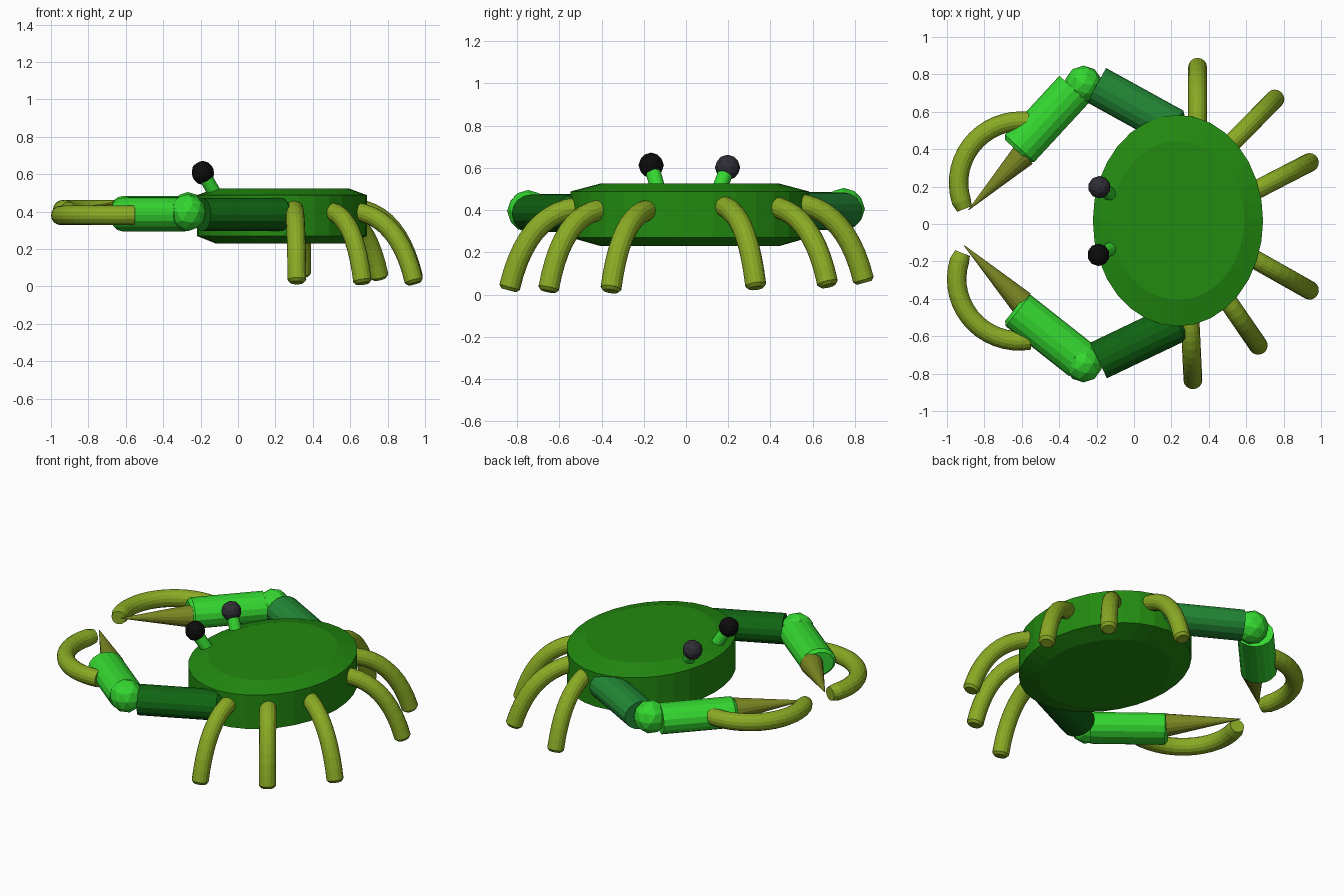
import bpy, bmesh, math
from mathutils import Vector

cube = bpy.data.objects.get("Cube")
if cube:
    bpy.data.objects.remove(cube, do_unlink=True)


def material(name, rgb):
    """Flat material from 0-255 screen values, stored as linear."""
    lin = [((c / 255 + 0.055) / 1.055) ** 2.4 if c > 10 else c / 255 / 12.92 for c in rgb]
    m = bpy.data.materials.new(name)
    m.use_nodes = True
    m.diffuse_color = (*lin, 1)
    m.node_tree.nodes["Principled BSDF"].inputs["Base Color"].default_value = (*lin, 1)
    return m


shell_green = material("shell green", (34, 138, 16))
dark_green = material("dark green", (16, 100, 18))
sea_green = material("sea green", (34, 136, 54))
bright_green = material("bright green", (52, 215, 48))
olive = material("olive", (138, 170, 36))
dull_olive = material("dull olive", (122, 134, 34))
black = material("black", (12, 12, 12))
charcoal = material("charcoal", (46, 46, 53))


def finish(bm, name, mat):
    bmesh.ops.recalc_face_normals(bm, faces=bm.faces)
    mesh = bpy.data.meshes.new(name)
    bm.to_mesh(mesh)
    bm.free()
    mesh.materials.append(mat)
    ob = bpy.data.objects.new(name, mesh)
    bpy.context.collection.objects.link(ob)
    return ob


def skin(rings, name, mat):
    """Join rings of points into a closed skin."""
    bm = bmesh.new()
    rows = [[bm.verts.new(p) for p in ring] for ring in rings]
    n = len(rows[0])
    for a, b in zip(rows, rows[1:]):
        for i in range(n):
            j = (i + 1) % n
            bm.faces.new((a[i], a[j], b[j], b[i]))
    bm.faces.new(rows[0])
    bm.faces.new(rows[-1])
    return finish(bm, name, mat)


def tube(name, mat, path, radii, sides=16, squash=1.0):
    """Sweep a round section along a path; squash flattens it vertically."""
    path = [Vector(p) for p in path]
    rings = []
    for i, p in enumerate(path):
        t = (path[min(i + 1, len(path) - 1)] - path[max(i - 1, 0)]).normalized()
        side = Vector((-t.y, t.x, 0)).normalized()
        up = t.cross(side) * squash
        angles = [math.tau * k / sides for k in range(sides)]
        rings.append([p + radii[i] * (math.cos(a) * side + math.sin(a) * up) for a in angles])
    return skin(rings, name, mat)


def rod(name, mat, a, b, r, chamfer=0.0, squash=1.0):
    """Straight cylinder with an optional chamfered far end."""
    a, b = Vector(a), Vector(b)
    if not chamfer:
        return tube(name, mat, [a, b], [r, r], squash=squash)
    neck = b - (b - a).normalized() * chamfer
    return tube(name, mat, [a, neck, b], [r, r, r - chamfer], squash=squash)


def ball(name, mat, centre, r):
    bm = bmesh.new()
    bmesh.ops.create_icosphere(bm, subdivisions=2, radius=r)
    bmesh.ops.translate(bm, verts=bm.verts, vec=centre)
    return finish(bm, name, mat)


# Shell: chamfered oval disc
def oval(rx, ry, z, n=32):
    return [(0.235 + rx * math.cos(math.tau * i / n),
             0.018 + ry * math.sin(math.tau * i / n), z) for i in range(n)]


skin([oval(0.355, 0.425, 0.23), oval(0.455, 0.565, 0.27),
      oval(0.455, 0.565, 0.488), oval(0.355, 0.425, 0.525)], "shell", shell_green)


# Legs: drooping arcs with blunt tips
def leg(name, start, tip, top, foot):
    s, e = Vector((*start, top)), Vector((*tip, foot))
    knee = s.lerp(e, 0.74)
    knee.z = top - 0.03
    pts = []
    for i in range(11):
        t = i / 10
        pts.append(s * (1 - t) ** 2 + knee * 2 * t * (1 - t) + e * t * t)
    pts.append(e + (e - pts[-2]).normalized() * 0.015)
    tube(name, olive, pts, [0.05] * 11 + [0.036])


leg("right_front_leg", (0.30, -0.52), (0.315, -0.835), 0.41, 0.035)
leg("right_middle_leg", (0.50, -0.41), (0.665, -0.65), 0.40, 0.03)
leg("right_rear_leg", (0.63, -0.18), (0.94, -0.355), 0.40, 0.03)
leg("left_front_leg", (0.34, 0.53), (0.34, 0.84), 0.43, 0.07)
leg("left_middle_leg", (0.49, 0.40), (0.755, 0.67), 0.42, 0.055)
leg("left_rear_leg", (0.63, 0.17), (0.94, 0.33), 0.42, 0.045)


# Arms: upper arm, elbow, forearm, curved pincer and straight spike
def arm(side, mat, z, shoulder, upper_end, elbow, fore_start, wrist,
        spike_base, spike_tip, hook_centre, sweep, hook_z):
    rod(side + "_upper_arm", mat, (*upper_end, z), (*shoulder, z), 0.105, 0.02, 0.85)
    ball(side + "_elbow", bright_green, (*elbow, z + 0.01), 0.1)
    rod(side + "_forearm", bright_green, (*fore_start, z), (*wrist, z), 0.107, 0.02, 0.84)
    tube(side + "_spike", dull_olive, [(*spike_base, z), (*spike_tip, z + 0.02)], [0.068, 0.002])
    pts = []
    for i in range(17):
        a = math.radians(sweep[0] + (sweep[1] - sweep[0]) * i / 16)
        pts.append((hook_centre[0] + 0.335 * math.cos(a),
                    hook_centre[1] + 0.33 * math.sin(a), hook_z))
    tube(side + "_pincer", olive, pts, [0.052] * 16 + [0.042])


arm("right", dark_green, 0.385, (0.25, -0.52), (-0.19, -0.73), (-0.27, -0.747),
    (-0.28, -0.73), (-0.635, -0.45), (-0.60, -0.42), (-0.908, -0.115),
    (-0.613, -0.295), (280, 155), 0.38)
arm("left", sea_green, 0.395, (0.23, 0.505), (-0.20, 0.742), (-0.27, 0.747),
    (-0.32, 0.72), (-0.625, 0.39), (-0.59, 0.37), (-0.885, 0.075),
    (-0.603, 0.22), (82, 205), 0.41)


# Eyes on leaning stalks
for side, mat, foot, eye in (
        ("right", black, (-0.12, -0.13, 0.49), (-0.19, -0.165, 0.612)),
        ("left", charcoal, (-0.12, 0.155, 0.49), (-0.185, 0.197, 0.602))):
    rod(side + "_eye_stalk", bright_green, foot, eye, 0.036)
    ball(side + "_eye", mat, eye, 0.06)
